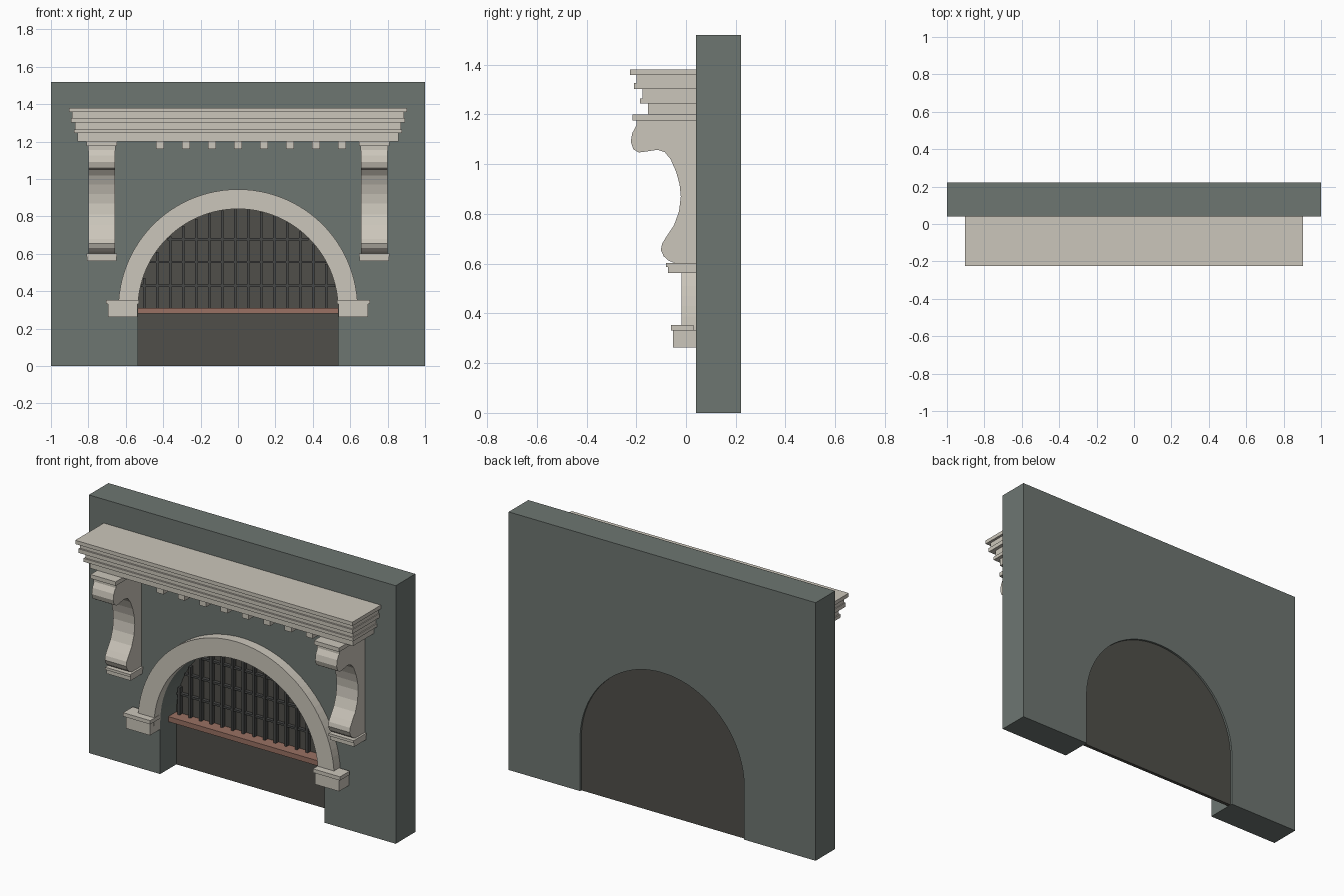
import bpy, bmesh, math
from mathutils import Vector

cube = bpy.data.objects.get("Cube")
if cube:
    bpy.data.objects.remove(cube, do_unlink=True)


def material(name, rgb):
    m = bpy.data.materials.new(name)
    m.use_nodes = True
    m.diffuse_color = (*rgb, 1)
    m.node_tree.nodes["Principled BSDF"].inputs["Base Color"].default_value = (*rgb, 1)
    return m


WALL = material("grey green plaster", (0.155, 0.182, 0.167))
STONE = material("pale stone", (0.6, 0.565, 0.495))
PANEL = material("dark panel", (0.08, 0.078, 0.067))
BAR = material("dark iron", (0.062, 0.064, 0.062))
SILL = material("red brown sill", (0.32, 0.165, 0.125))

R_IN, R_OUT, SPRING = 0.535, 0.64, 0.305
FRONT, BACK = 0.04, 0.222


def prism(name, points, offset, depth, mat):
    """Extrude a closed outline of 3D points along depth."""
    bm = bmesh.new()
    face = bm.faces.new([bm.verts.new(Vector(p) + Vector(offset)) for p in points])
    ext = bmesh.ops.extrude_face_region(bm, geom=[face])
    verts = [g for g in ext["geom"] if isinstance(g, bmesh.types.BMVert)]
    bmesh.ops.translate(bm, verts=verts, vec=depth)
    bmesh.ops.recalc_face_normals(bm, faces=bm.faces)
    return finish(name, bm, mat)


def finish(name, bm, mat):
    me = bpy.data.meshes.new(name)
    bm.to_mesh(me)
    bm.free()
    me.materials.append(mat)
    ob = bpy.data.objects.new(name, me)
    bpy.context.collection.objects.link(ob)
    return ob


def box(name, x, y, z, mat):
    """Box from (min, max) pairs."""
    pts = [(x[0], 0, z[0]), (x[1], 0, z[0]), (x[1], 0, z[1]), (x[0], 0, z[1])]
    return prism(name, pts, (0, y[0], 0), (0, y[1] - y[0], 0), mat)


def half_circle(r, n=48):
    """Half circle from -x over the top to +x."""
    return [(-r * math.cos(math.pi * i / n), 0, SPRING + r * math.sin(math.pi * i / n))
            for i in range(n + 1)]


# Wall with arched opening
opening = [(-R_IN, 0, 0)] + half_circle(R_IN) + [(R_IN, 0, 0)]
wall = [(-1, 0, 0)] + opening + [(1, 0, 0), (1, 0, 1.52), (-1, 0, 1.52)]
prism("wall", wall, (0, FRONT, 0), (0, BACK - FRONT, 0), WALL)

# Recessed panel, sill and window bars
prism("opening_panel", opening, (0, 0.19, 0), (0, 0.02, 0), PANEL)
box("window_sill", (-R_IN, R_IN), (0.115, 0.19), (0.28, 0.31), SILL)
for k in range(-7, 8):
    x = -0.0155 + 0.0695 * k
    if abs(x) < R_IN - 0.02:
        top = SPRING + math.sqrt(R_IN ** 2 - (abs(x) + 0.007) ** 2)
        box("vertical_bar", (x - 0.007, x + 0.007), (0.165, 0.192), (0.3, top), BAR)
for z in (0.43, 0.556, 0.678):
    w = math.sqrt(R_IN ** 2 - (z + 0.006 - SPRING) ** 2)
    box("horizontal_bar", (-w, w), (0.17, 0.192), (z - 0.006, z + 0.006), BAR)

# Arch surround
prism("arch_surround", half_circle(R_OUT) + half_circle(R_IN)[::-1],
      (0, -0.018, 0), (0, FRONT + 0.018, 0), STONE)

# Stepped cornice: half width, front y, bottom z, top z
for hw, y, z0, z1 in [(0.903, -0.225, 1.358, 1.38), (0.888, -0.2, 1.327, 1.358),
                      (0.893, -0.21, 1.303, 1.327), (0.872, -0.175, 1.265, 1.303),
                      (0.878, -0.185, 1.245, 1.265), (0.857, -0.153, 1.2, 1.245)]:
    box("cornice_step", (-hw, hw), (y, FRONT), (z0, z1), STONE)

# Dentils under the cornice
for i in range(8):
    x = 0.139 * (i - 3)
    box("dentil", (x - 0.022, x + 0.022), (-0.13, FRONT), (1.16, 1.2), STONE)

# Scroll bracket side profile as (y, z)
scroll = [(FRONT, 1.155), (-0.2, 1.155), (-0.216, 1.125), (-0.222, 1.09), (-0.212, 1.06),
          (-0.19, 1.047), (-0.16, 1.051), (-0.115, 1.058), (-0.085, 1.048), (-0.062, 1.02),
          (-0.04, 0.97), (-0.026, 0.92), (-0.021, 0.87), (-0.028, 0.81), (-0.048, 0.755),
          (-0.078, 0.71), (-0.096, 0.68), (-0.101, 0.655), (-0.09, 0.63), (-0.07, 0.612),
          (-0.04, 0.6), (FRONT, 0.6)]
for s, side in ((1, "left"), (-1, "right")):
    c = 0.728 * s

    def block(part, hw, y, z):
        box(f"{side}_bracket_{part}", (c - hw, c + hw), (y, FRONT), z, STONE)

    prism(f"{side}_bracket", [(0, y, z) for y, z in scroll], (c - 0.07, 0, 0),
          (0.14, 0, 0), STONE)
    block("cap", 0.082, -0.216, (1.176, 1.2))
    block("neck", 0.073, -0.2, (1.153, 1.176))
    block("foot_top", 0.082, -0.08, (0.587, 0.602))
    block("foot", 0.079, -0.072, (0.562, 0.587))

    # Impost blocks at the arch feet
    box(f"{side}_impost", sorted((s * 0.537, s * 0.695)), (-0.052, FRONT), (0.262, 0.332), STONE)
    box(f"{side}_impost_cap", sorted((s * 0.53, s * 0.707)), (-0.06, 0.03), (0.332, 0.354), STONE)
